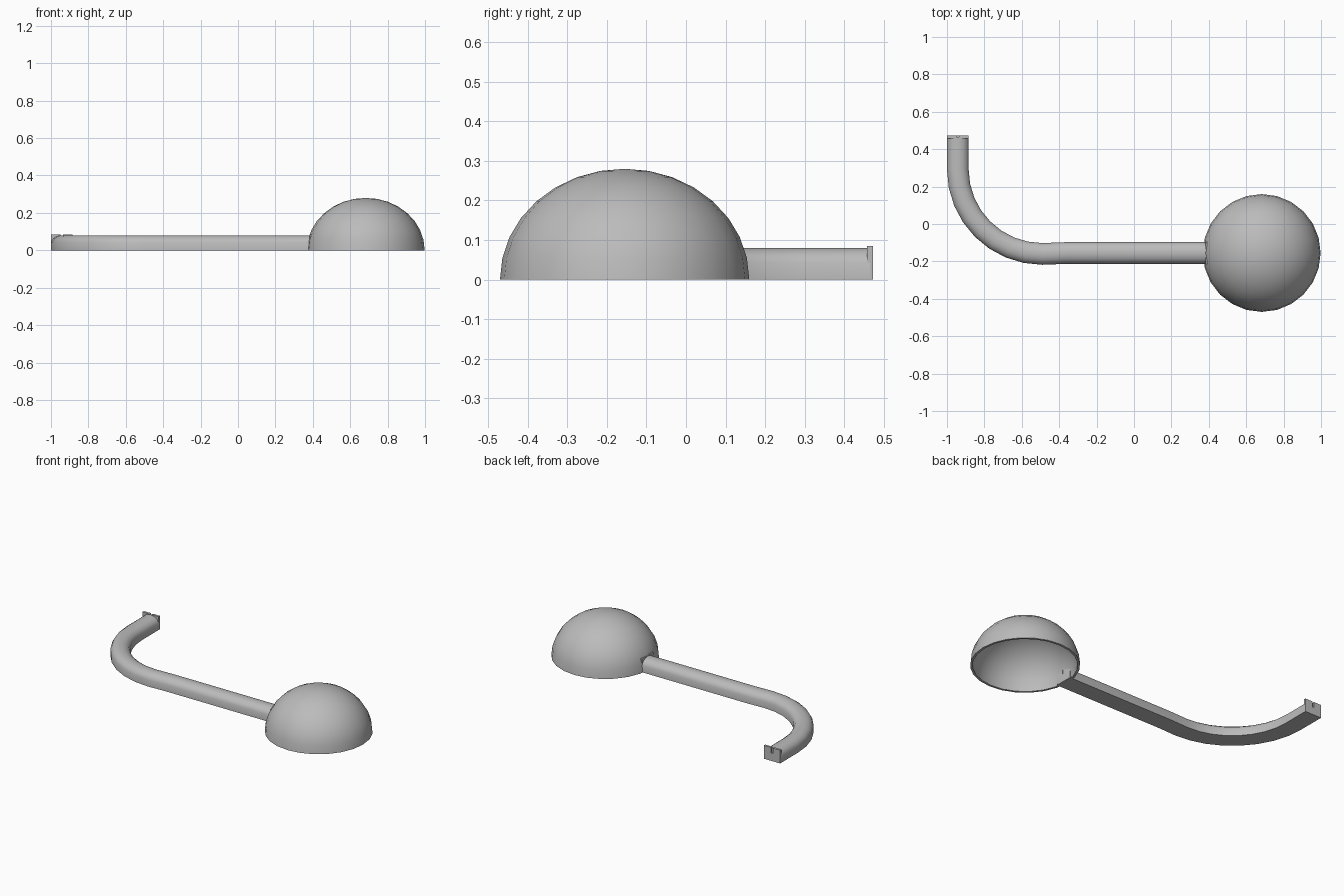
import bpy, bmesh, math
from mathutils import Vector

if "Cube" in bpy.data.objects:
    bpy.data.objects.remove(bpy.data.objects["Cube"])

grey = bpy.data.materials.new("plain grey")
grey.diffuse_color = (0.5, 0.5, 0.5, 1)
grey.use_nodes = True
grey.node_tree.nodes["Principled BSDF"].inputs["Base Color"].default_value = grey.diffuse_color


def finish(name, bm, angle=35):
    bmesh.ops.recalc_face_normals(bm, faces=bm.faces)
    me = bpy.data.meshes.new(name)
    bm.to_mesh(me)
    bm.free()
    ob = bpy.data.objects.new(name, me)
    bpy.context.collection.objects.link(ob)
    me.materials.append(grey)
    bpy.ops.object.select_all(action='DESELECT')
    ob.select_set(True)
    bpy.context.view_layer.objects.active = ob
    bpy.ops.object.shade_smooth_by_angle(angle=math.radians(angle))
    return ob


def bridge(bm, a, b):
    n = len(a)
    for i in range(n):
        j = (i + 1) % n
        bm.faces.new((a[i], a[j], b[j], b[i]))


# hollow dome: outer shell, flat rim, inner shell, open underneath
CX, CY, SEG, RINGS = 0.683, -0.155, 24, 8
bm = bmesh.new()


def shell(radius, height):
    loops = []
    for k in range(RINGS):
        t = k / RINGS * math.pi / 2
        r, z = radius * math.cos(t), height * math.sin(t)
        loops.append([bm.verts.new((CX + r * math.cos(2 * math.pi * i / SEG),
                                    CY + r * math.sin(2 * math.pi * i / SEG), z))
                      for i in range(SEG)])
    for a, b in zip(loops, loops[1:]):
        bridge(bm, a, b)
    top = bm.verts.new((CX, CY, height))
    for i in range(SEG):
        bm.faces.new((loops[-1][i], loops[-1][(i + 1) % SEG], top))
    return loops[0]


bridge(bm, shell(0.315, 0.28), shell(0.301, 0.267))
finish("dome", bm)

# tunnel: flat-bottomed arch swept along a straight run and a quarter bend
half = [(0.058, 0), (0.058, 0.043), (0.048, 0.062), (0.03, 0.075), (0.01, 0.08)]
profile = half + [(-x, z) for x, z in reversed(half)]
path = [(Vector((0.395, -0.155)), Vector((0, 1))),
        (Vector((-0.36, -0.155)), Vector((0, 1)))]
BEND, R = Vector((-0.49, 0.292)), 0.452
for k in range(9):
    t = -math.pi / 2 - k / 8 * math.pi / 2
    out = Vector((math.cos(t), math.sin(t)))
    path.append((BEND + R * out, -out))
path.append((Vector((-0.942, 0.465)), Vector((1, 0))))
bm = bmesh.new()
loops = [[bm.verts.new((*(p + side * u), z)) for u, z in profile] for p, side in path]
for a, b in zip(loops, loops[1:]):
    bridge(bm, a, b)
bm.faces.new(loops[0])
bm.faces.new(loops[-1])
finish("tunnel", bm)


# square end frames with a narrow slot in the upper half
def end_frame(name, origin, across, along, depth):
    h, s, top, low = 0.058, 0.006, 0.085, 0.05
    outline = [(-h, 0), (h, 0), (h, top), (s, top), (s, low), (-s, low), (-s, top), (-h, top)]
    bm = bmesh.new()
    ends = [[bm.verts.new((*(origin + across * u + along * d), z)) for u, z in outline]
            for d in (0, depth)]
    bridge(bm, *ends)
    for loop in ends:
        bm.faces.new(loop)
    finish(name, bm, 20)


end_frame("tunnel_entrance_frame", Vector((-0.942, 0.457)), Vector((1, 0)), Vector((0, 1)), 0.015)
end_frame("dome_doorway_frame", Vector((0.381, -0.155)), Vector((0, 1)), Vector((1, 0)), 0.016)
